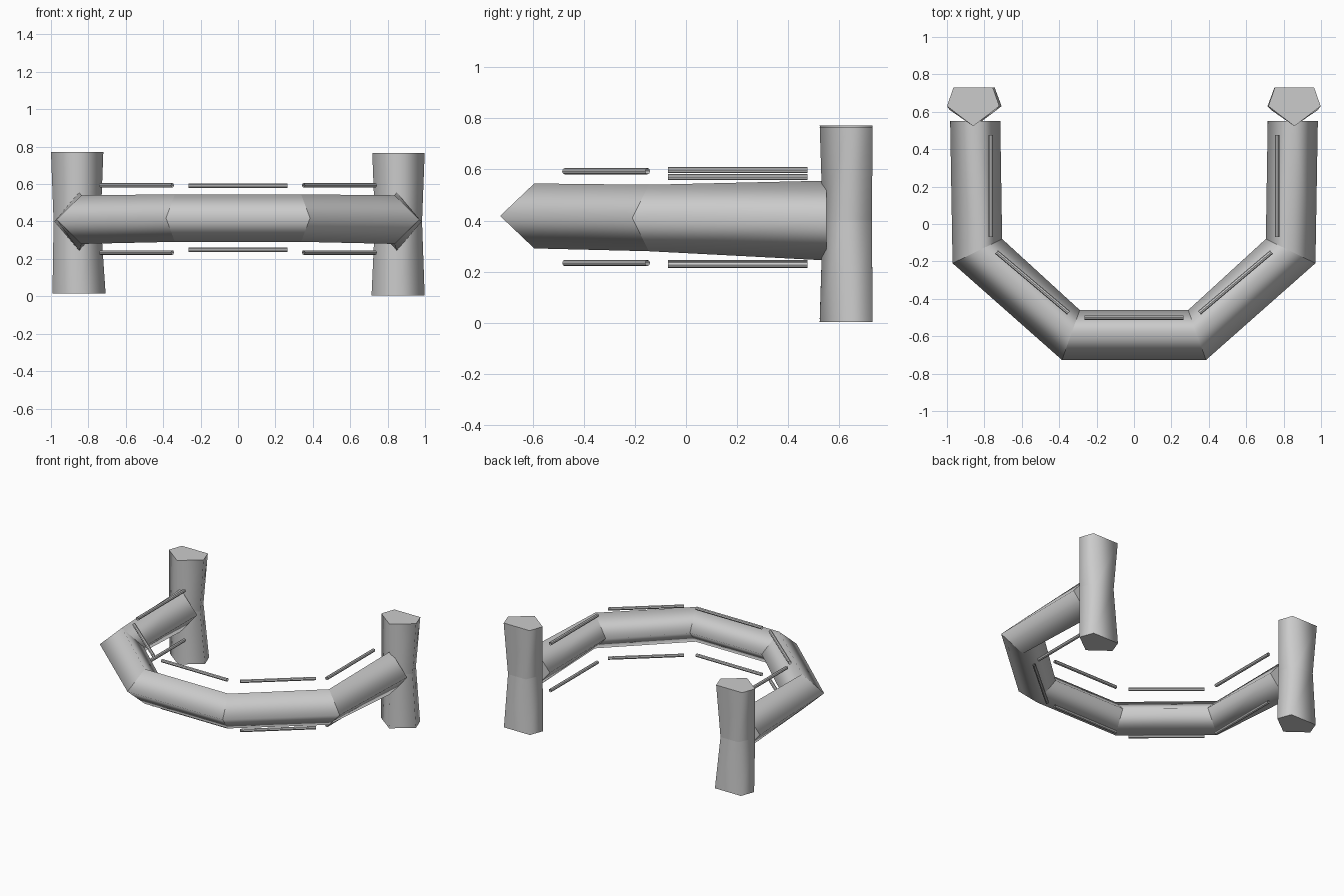
import bpy, bmesh
from mathutils import Vector

if "Cube" in bpy.data.objects:
    bpy.data.objects.remove(bpy.data.objects["Cube"])


def loft(name, rings):
    """Skin a list of rings into a tube, smooth round each length, sharp at every ring."""
    bm = bmesh.new()
    n = len(rings[0])
    loops = [[bm.verts.new(p) for p in ring] for ring in rings]
    for a, b in zip(loops, loops[1:]):
        for i in range(n):
            j = (i + 1) % n
            bm.faces.new((a[i], a[j], b[j], b[i])).smooth = True
    for loop in (loops[0], loops[-1]):
        bm.faces.new(loop)
    for loop in loops:
        for i in range(n):
            bm.edges.get((loop[i], loop[(i + 1) % n])).smooth = False
    bmesh.ops.recalc_face_normals(bm, faces=bm.faces)
    me = bpy.data.meshes.new(name)
    bm.to_mesh(me)
    bm.free()
    ob = bpy.data.objects.new(name, me)
    bpy.context.collection.objects.link(ob)
    return ob


def arm_ring(inner, outer, half, z):
    """Diamond section with ridges outside, on top, inside and below."""
    i, o = Vector(inner), Vector(outer)
    return [(*i.lerp(o, t), z + dz) for t, dz in ((1, 0), (0.5, half), (0, 0), (0.5, -half))]


def post_ring(x, z, side, back, y_side=0.63, y_back=0.73, y_front=0.523):
    """Pentagon section with its point towards the front."""
    return [(x, y_front, z), (x + side, y_side, z), (x + back, y_back, z),
            (x - back, y_back, z), (x - side, y_side, z)]


def rod(name, a, b, r=0.012):
    """Open-ended thin tube between two points."""
    a, b = Vector(a), Vector(b)
    bpy.ops.mesh.primitive_cylinder_add(vertices=8, radius=r, depth=(b - a).length,
                                        end_fill_type='NOTHING', location=(a + b) / 2)
    ob = bpy.context.object
    ob.name = name
    ob.rotation_euler = (b - a).to_track_quat('Z', 'Y').to_euler()


# Curved rail: half the mitred sections, mirrored for the other side
half = [((-0.715, 0.55), (-0.983, 0.55), 0.156, 0.40),
        ((-0.705, -0.08), (-0.97, -0.21), 0.130, 0.41),
        ((-0.29, -0.46), (-0.385, -0.727), 0.127, 0.418)]
mirrored = [((-i[0], i[1]), (-o[0], o[1]), h, z) for i, o, h, z in reversed(half)]
loft("curved_rail", [arm_ring(*r) for r in half + mirrored])

# End posts, waisted where the rail meets them
for side, x, x0, z0, z1 in (("left", -0.86, -0.85, 0.015, 0.772), ("right", 0.858, 0.856, 0.004, 0.766)):
    loft(side + "_post", [post_ring(x0, z0, 0.142, 0.105),
                          post_ring(x, 0.40, 0.126, 0.072, 0.61, 0.727, 0.535),
                          post_ring(x, z1, 0.140, 0.105)])

# Thin rods above and below each rail segment
for level, zl, zr, zd, zf in (("upper", 0.597, 0.570, 0.593, 0.59),
                              ("lower", 0.234, 0.227, 0.234, 0.248)):
    for side, s, z in (("left", -1, zl), ("right", 1, zr)):
        rod(f"{level}_{side}_rod", (s * 0.765, 0.475, z), (s * 0.765, -0.07, z))
        rod(f"{level}_{side}_diagonal_rod", (s * 0.735, -0.15, zd), (s * 0.35, -0.475, zd))
    rod(f"{level}_front_rod", (-0.265, -0.50, zf), (0.265, -0.50, zf))
